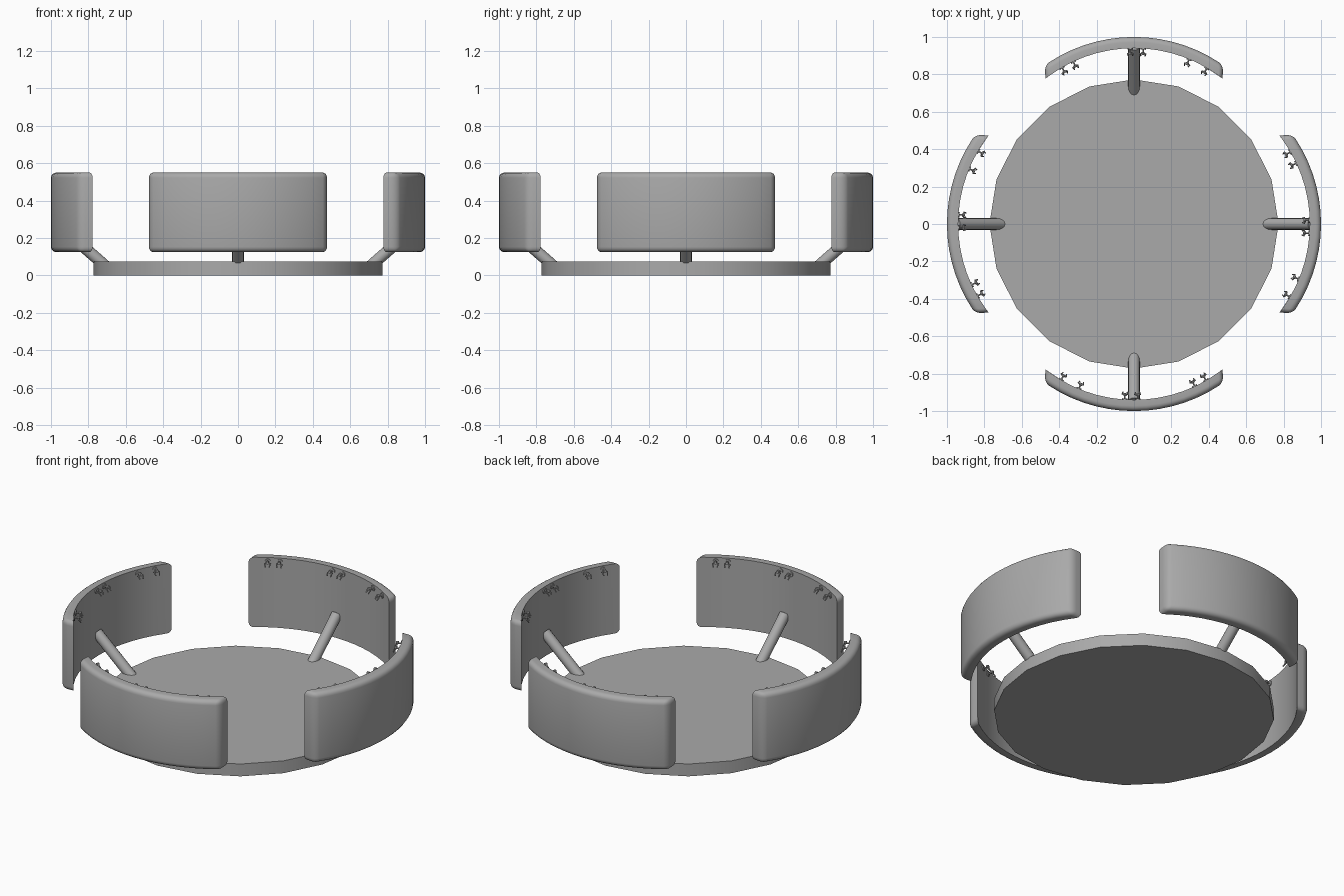
import bpy, bmesh, math
from mathutils import Matrix, Vector

if "Cube" in bpy.data.objects:
    bpy.data.objects.remove(bpy.data.objects["Cube"])

R_IN, THICK, CENTRE = 0.77, 0.06, 0.17      # panel arc: inner radius, thickness, centre offset
HALF = R_IN * math.asin(0.473 / R_IN)       # half arc length
Z0, Z1 = 0.125, 0.55

grey = bpy.data.materials.new("grey")
grey.diffuse_color = (0.4, 0.4, 0.4, 1)
grey.use_nodes = True
grey.node_tree.nodes["Principled BSDF"].inputs["Base Color"].default_value = grey.diffuse_color


def finish(bm, name, angle=40):
    bmesh.ops.recalc_face_normals(bm, faces=bm.faces)
    me = bpy.data.meshes.new(name)
    bm.to_mesh(me)
    bm.free()
    me.materials.append(grey)
    ob = bpy.data.objects.new(name, me)
    bpy.context.collection.objects.link(ob)
    bpy.ops.object.select_all(action='DESELECT')
    ob.select_set(True)
    bpy.context.view_layer.objects.active = ob
    bpy.ops.object.shade_smooth_by_angle(angle=math.radians(angle))
    return ob


def rod(bm, a, b, r, sides, place=Matrix()):
    a, b = Vector(a), Vector(b)
    rot = (b - a).to_track_quat('Z', 'Y').to_matrix().to_4x4()
    bmesh.ops.create_cone(bm, cap_ends=True, segments=sides, radius1=r, radius2=r,
                          depth=(b - a).length,
                          matrix=place @ Matrix.Translation((a + b) / 2) @ rot)


def around(ob):
    """Repeat a part at the other three quarter turns."""
    for k in range(1, 4):
        c = ob.copy()
        c.name = f"{ob.name}_{k + 1}"
        c.rotation_euler.z = -k * math.pi / 2
        bpy.context.collection.objects.link(c)


# Base: twenty-sided disc
bm = bmesh.new()
bmesh.ops.create_cone(bm, cap_ends=True, segments=20, radius1=0.773, radius2=0.773, depth=0.075,
                      matrix=Matrix.Translation((0, 0, 0.0375)) @ Matrix.Rotation(math.pi / 2, 4, 'Z'))
finish(bm, "base_disc")

# Curved panel: block with rounded outer edges, sliced and bent into an arc
bm = bmesh.new()
bmesh.ops.create_cube(bm, size=1)
for v in bm.verts:
    v.co = Vector((v.co.x * 2 * HALF, (v.co.y + 0.5) * THICK, Z0 + (v.co.z + 0.5) * (Z1 - Z0)))
edges = [e for e in bm.edges if max(v.co.y for v in e.verts) > 0.01]
bmesh.ops.bevel(bm, geom=edges, offset=0.028, segments=4, profile=0.5, affect='EDGES')
SLICES = 14
for i in range(1, SLICES):
    s = HALF * (2 * i / SLICES - 1) * 0.93
    bmesh.ops.bisect_plane(bm, geom=bm.verts[:] + bm.edges[:] + bm.faces[:],
                           plane_co=(s, 0, 0), plane_no=(1, 0, 0))
for v in bm.verts:
    # the outer side is slightly shorter, so the ends taper to the inner edge
    t, r = v.co.x * (1 - 0.075 * v.co.y / THICK) / R_IN, R_IN + v.co.y
    v.co.x, v.co.y = r * math.sin(t), CENTRE + r * math.cos(t)
around(finish(bm, "curved_panel"))

# Strut: slanted rod from the base to the panel
bm = bmesh.new()
rod(bm, (0, 0.69, 0.034), (0, 0.95, 0.262), 0.031, 16)
around(finish(bm, "strut"))

# Clips: small knobs with prongs along the inner top of each panel
bm = bmesh.new()
for x in (-0.385, -0.325, -0.02, 0.05, 0.295, 0.39):
    t = math.asin(x / R_IN)
    place = (Matrix.Translation((x, CENTRE + R_IN * math.cos(t), 0.527))
             @ Matrix.Rotation(-t, 4, 'Z'))
    rod(bm, (0, 0.004, 0), (0, -0.006, 0), 0.016, 10, place)
    rod(bm, (0, 0, 0), (0, -0.03, 0), 0.005, 6, place)
    rod(bm, (0, -0.02, 0.004), (0, -0.034, 0.004), 0.009, 8, place)
    for side in (-1, 1):
        rod(bm, (0, -0.022, 0), (side * 0.017, -0.03, -0.004), 0.004, 6, place)
        rod(bm, (side * 0.015, -0.028, 0), (side * 0.011, -0.04, -0.02), 0.004, 6, place)
around(finish(bm, "clips"))
